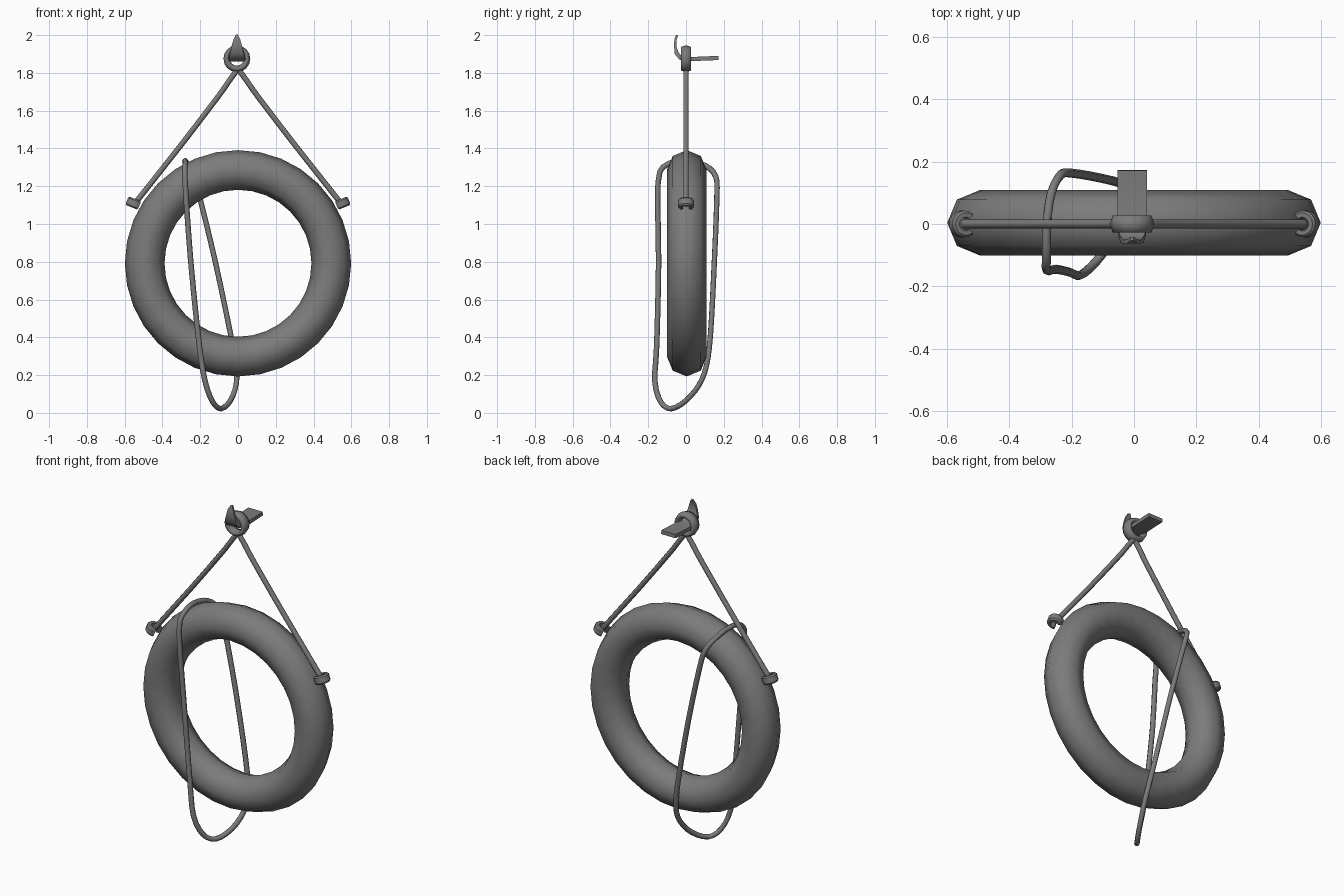
import bpy, bmesh, math
from mathutils import Vector, Matrix

old = bpy.data.objects.get("Cube")
if old:
    bpy.data.objects.remove(old, do_unlink=True)

GREY = (0.2, 0.2, 0.2, 1)
grey = bpy.data.materials.new("dark grey")
grey.use_nodes = True
grey.diffuse_color = GREY
grey.node_tree.nodes["Principled BSDF"].inputs["Base Color"].default_value = GREY


def finish(name, bm, smooth=60):
    bmesh.ops.recalc_face_normals(bm, faces=bm.faces)
    mesh = bpy.data.meshes.new(name)
    bm.to_mesh(mesh)
    bm.free()
    mesh.materials.append(grey)
    obj = bpy.data.objects.new(name, mesh)
    bpy.context.collection.objects.link(obj)
    bpy.ops.object.select_all(action='DESELECT')
    obj.select_set(True)
    bpy.context.view_layer.objects.active = obj
    bpy.ops.object.shade_smooth_by_angle(angle=math.radians(smooth))
    return obj


def loft(bm, rings, closed):
    """Skin a list of equal-length rings of points."""
    rows = [[bm.verts.new(p) for p in ring] for ring in rings]
    n = len(rows[0])
    for i in range(len(rows) if closed else len(rows) - 1):
        a, b = rows[i], rows[(i + 1) % len(rows)]
        for j in range(n):
            k = (j + 1) % n
            bm.faces.new((a[j], a[k], b[k], b[j]))
    if not closed:
        bm.faces.new(rows[0])
        bm.faces.new(rows[-1])


def ring(name, centre, major, depth, thick, segments, sides):
    """Ring standing in the xz plane with an elliptical section."""
    rings = []
    for i in range(segments):
        a = math.tau * i / segments
        out = Vector((math.cos(a), 0, math.sin(a)))
        section = [math.tau * j / sides for j in range(sides)]
        rings.append([Vector(centre) + out * (major + thick * math.cos(t))
                      + Vector((0, depth * math.sin(t), 0)) for t in section])
    bm = bmesh.new()
    loft(bm, rings, True)
    return finish(name, bm, 80)


def rope(name, points, radius, closed=False, steps=3, sides=8):
    """Round tube along a smooth path through the points."""
    pts = [Vector(p) for p in points]
    n = len(pts)
    get = (lambda i: pts[i % n]) if closed else (lambda i: pts[max(0, min(n - 1, i))])
    path = []
    for i in range(n if closed else n - 1):
        p, q, r, s = (get(i + k) for k in (-1, 0, 1, 2))
        for k in range(steps):
            t = k / steps
            path.append(0.5 * (2 * q + (r - p) * t + (2 * p - 5 * q + 4 * r - s) * t**2
                               + (3 * q - p - 3 * r + s) * t**3))
    if not closed:
        path.append(pts[-1])
    m = len(path)
    rings, side = [], Vector((1, 0, 0))
    for i, p in enumerate(path):
        before = path[i - 1] if closed or i else p
        after = path[(i + 1) % m] if closed or i < m - 1 else p
        tangent = (after - before).normalized()
        side = (side - tangent * side.dot(tangent)).normalized()
        up = tangent.cross(side)
        rings.append([p + radius * (side * math.cos(a) + up * math.sin(a))
                      for a in (math.tau * j / sides for j in range(sides))])
    bm = bmesh.new()
    loft(bm, rings, closed)
    return finish(name, bm, 80)


def clamp(name, sign):
    """C-shaped band gripping the outside of the buoy."""
    out = Vector((sign * 0.93, 0, 0.37))
    axis = Vector((-sign * 0.37, 0, 0.93))
    centre = Vector((sign * 0.548, 0, 1.108))
    rings = []
    for i in range(13):
        a = math.radians(-130 + 260 * i / 12)
        d = out * math.cos(a) + Vector((0, math.sin(a), 0))
        rings.append([centre + d * r + axis * h for r, h in
                      ((0.022, -0.024), (0.036, -0.024), (0.043, -0.016),
                       (0.043, 0.016), (0.036, 0.024), (0.022, 0.024))])
    bm = bmesh.new()
    loft(bm, rings, False)
    return finish(name, bm, 40)


# Buoy ring
ring("buoy_ring", (0, 0.004, 0.792), 0.494, 0.105, 0.105, 32, 8)

# Loose rope looped around the buoy
rope("loose_rope", [
    (-0.28, 0.0, 1.335), (-0.28, -0.10, 1.315), (-0.28, -0.148, 1.22),
    (-0.25, -0.145, 0.80), (-0.205, -0.155, 0.36), (-0.175, -0.165, 0.17),
    (-0.135, -0.135, 0.06), (-0.09, -0.08, 0.022), (-0.04, 0.0, 0.065),
    (-0.01, 0.07, 0.15), (-0.01, 0.108, 0.25), (-0.04, 0.13, 0.42),
    (-0.12, 0.15, 0.80), (-0.20, 0.163, 1.13), (-0.235, 0.158, 1.25),
    (-0.265, 0.10, 1.31)], 0.0145, closed=True)

# Hanging ropes and their clamps
for label, sign in (("left", 1), ("right", -1)):
    rope(label + "_hanging_rope", [
        (sign * 0.005, 0, 1.815), (sign * 0.045, 0, 1.76), (sign * 0.105, 0, 1.675),
        (sign * 0.30, 0, 1.42), (sign * 0.545, 0, 1.11)], 0.0145)
    clamp(label + "_clamp", sign)

# Ring at the top
ring("hanging_ring", (-0.006, 0, 1.875), 0.054, 0.032, 0.017, 16, 6)

# Flat hook: (y, z, half width) stations from the wall end to the pointed tip
stations = [(0.172, 1.879, 0.047), (0.0, 1.872, 0.047), (-0.03, 1.88, 0.044),
            (-0.05, 1.905, 0.037), (-0.057, 1.94, 0.028), (-0.056, 1.975, 0.018),
            (-0.047, 2.0, 0.005)]
rows = []
for i, (y, z, w) in enumerate(stations):
    a, b = stations[max(i - 1, 0)], stations[min(i + 1, len(stations) - 1)]
    along = Vector((0, b[0] - a[0], b[1] - a[1])).normalized()
    normal = along.cross(Vector((1, 0, 0))) * (0.011 if i < 4 else 0.006)
    p, s = Vector((-0.006, y, z)), Vector((w, 0, 0))
    rows.append([p - s - normal, p + s - normal, p + s + normal, p - s + normal])
bm = bmesh.new()
loft(bm, rows, False)
finish("hook", bm, 40)
